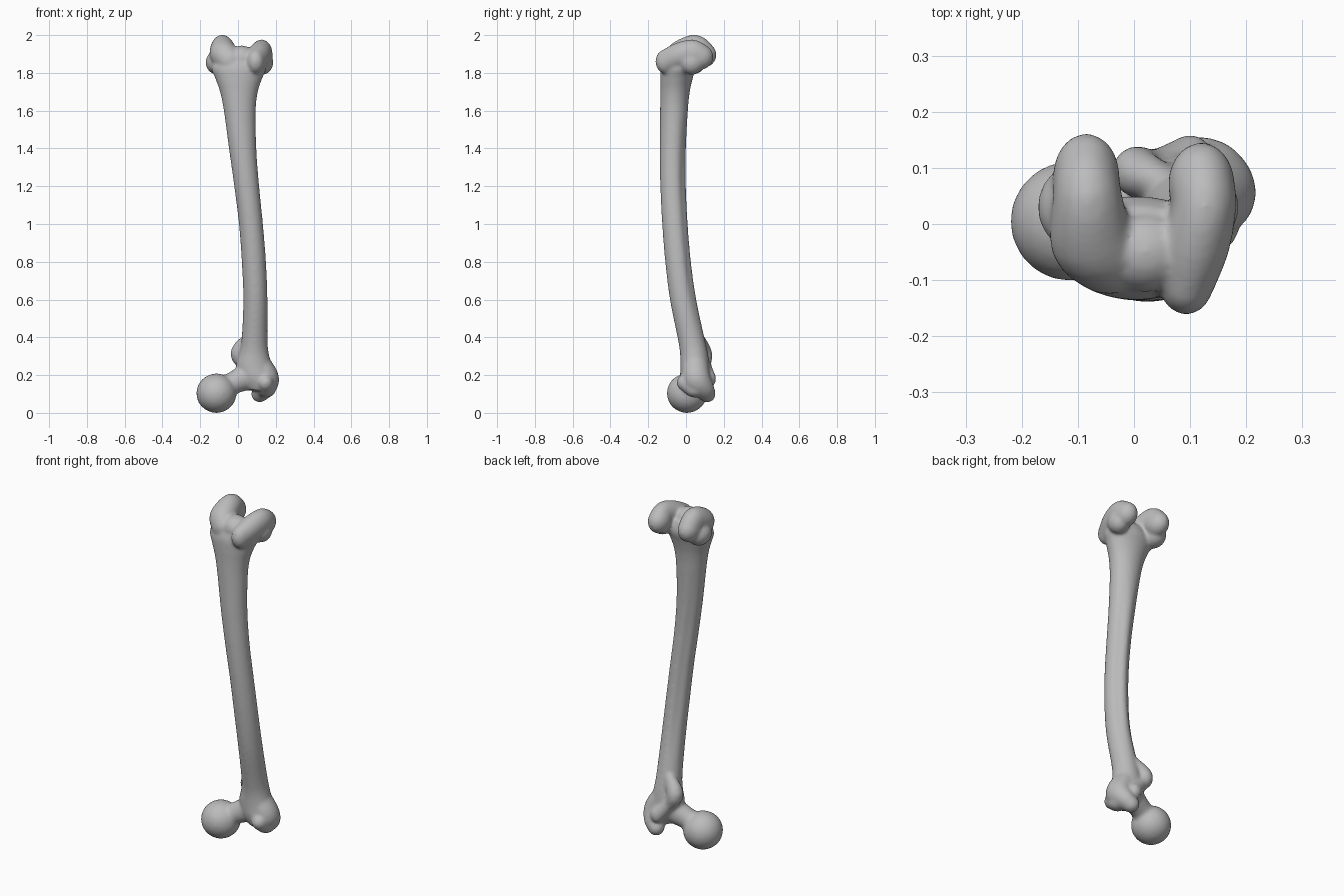
import bpy, bmesh, math
from mathutils import Vector, Matrix

cube = bpy.data.objects.get("Cube")
if cube:
    bpy.data.objects.remove(cube)

bone_grey = bpy.data.materials.new("bone_grey")
bone_grey.use_nodes = True
bone_grey.diffuse_color = (0.5, 0.5, 0.5, 1)
bone_grey.node_tree.nodes["Principled BSDF"].inputs["Base Color"].default_value = (0.5, 0.5, 0.5, 1)

bm = bmesh.new()


def spline(keys, steps):
    """Smooth interpolation through rows of any length."""
    rows = [Vector(k) for k in keys]
    rows = [rows[0]] + rows + [rows[-1]]
    out = []
    for a, b, c, d in zip(rows, rows[1:], rows[2:], rows[3:]):
        for i in range(steps):
            t = i / steps
            out.append(b + (c - a) * (t / 2)
                       + (a * 2 - b * 5 + c * 4 - d) * (t * t / 2)
                       + (b * 3 - a - c * 3 + d) * (t ** 3 / 2))
    return out + [rows[-1]]


def ellipsoid(x, y, z, rx, ry, rz):
    place = Matrix.Translation((x, y, z)) @ Matrix.Diagonal((rx, ry, rz, 1))
    bmesh.ops.create_icosphere(bm, subdivisions=3, radius=1, matrix=place)


def swell(keys, steps=5):
    """Rounded mass running through ellipsoids (x, y, z, rx, ry, rz)."""
    for row in spline(keys, steps):
        ellipsoid(*row)


def shaft(stations, sides=40):
    """Loft of oval sections (z, left, right, front, back) with a rear ridge."""
    rings = []
    for z, x0, x1, y0, y1 in spline(stations, 5):
        ring = []
        ridge = 0.12 * max(0, min(1, (1.6 - z) * 3, (z - 0.4) * 3))
        for i in range(sides):
            a = math.tau * i / sides
            off = a - math.pi / 2
            pinch = 1 - ridge * math.exp(-((abs(off) - 0.65) / 0.35) ** 2)
            ring.append(bm.verts.new(((x0 + x1) / 2 + math.cos(a) * pinch * (x1 - x0) / 2,
                                      (y0 + y1) / 2 + math.sin(a) * pinch * (y1 - y0) / 2, z)))
        rings.append(ring)
    for low, high in zip(rings, rings[1:]):
        for i in range(sides):
            j = (i + 1) % sides
            bm.faces.new((low[i], low[j], high[j], high[i]))
    bm.faces.new(rings[0][::-1])
    bm.faces.new(rings[-1])


# Bowed shaft, flaring at both ends
shaft([
    (.12, .05, .17, -.01, .11),
    (.18, .01, .19, -.03, .13),
    (.25, -.01, .178, -.03, .125),
    (.32, .008, .162, -.032, .115),
    (.4, .02, .156, -.045, .097),
    (.6, .028, .156, -.085, .055),
    (.8, .02, .148, -.11, .027),
    (1, .005, .132, -.126, .01),
    (1.2, -.02, .112, -.136, 0),
    (1.4, -.048, .097, -.139, 0),
    (1.6, -.075, .094, -.137, .01),
    (1.7, -.095, .105, -.136, .02),
    (1.77, -.12, .128, -.136, .035),
    (1.83, -.14, .15, -.132, .05),
    (1.89, -.1, .12, -.11, .03),
])

# Ball head and its neck
ellipsoid(-.114, .005, .104, .107, .107, .105)
swell([
    (-.09, .01, .115, .07, .07, .07),
    (-.03, .025, .155, .06, .058, .06),
    (.03, .04, .185, .06, .06, .07),
    (.08, .05, .21, .07, .065, .08),
])

# Large outer knob with a hooked tip
swell([
    (.12, .05, .24, .065, .07, .07),
    (.148, .055, .18, .07, .075, .07),
    (.14, .085, .13, .058, .065, .05),
    (.115, .112, .1, .045, .045, .045),
])
swell([(.145, -.005, .16, .042, .045, .045), (.15, .05, .125, .05, .06, .045)])

# Small rear knob and the crest joining it to the large one
swell([
    (.06, .07, .38, .035, .03, .05),
    (.005, .093, .315, .045, .045, .05),
    (.04, .105, .25, .03, .03, .04),
    (.1, .122, .18, .038, .038, .045),
])

# Inner condyle
swell([
    (-.085, .085, 1.895, .06, .077, .07),
    (-.083, .045, 1.927, .062, .075, .075),
    (-.075, -.03, 1.9, .075, .07, .072),
    (-.045, -.063, 1.865, .07, .063, .07),
])
ellipsoid(-.108, .03, 1.855, .064, .075, .065)

# Outer condyle and front ridge
swell([
    (.12, .07, 1.885, .06, .076, .07),
    (.125, .03, 1.902, .058, .07, .075),
    (.11, -.04, 1.89, .06, .06, .07),
    (.093, -.108, 1.86, .048, .054, .065),
])
ellipsoid(.13, .03, 1.855, .057, .065, .065)

# Groove floor between the condyles
ellipsoid(.02, -.05, 1.875, .075, .072, .07)

# Fuse the masses into one softly rounded surface
mesh = bpy.data.meshes.new("thigh_bone")
bm.to_mesh(mesh)
bm.free()
mesh.materials.append(bone_grey)
bone = bpy.data.objects.new("thigh_bone", mesh)
bpy.context.collection.objects.link(bone)
mesh.shade_smooth()
fuse = bone.modifiers.new("fuse", "REMESH")
fuse.mode = "VOXEL"
fuse.voxel_size = 0.008
fuse.use_smooth_shade = True
soften = bone.modifiers.new("soften", "SMOOTH")
soften.factor = 0.5
soften.iterations = 10
